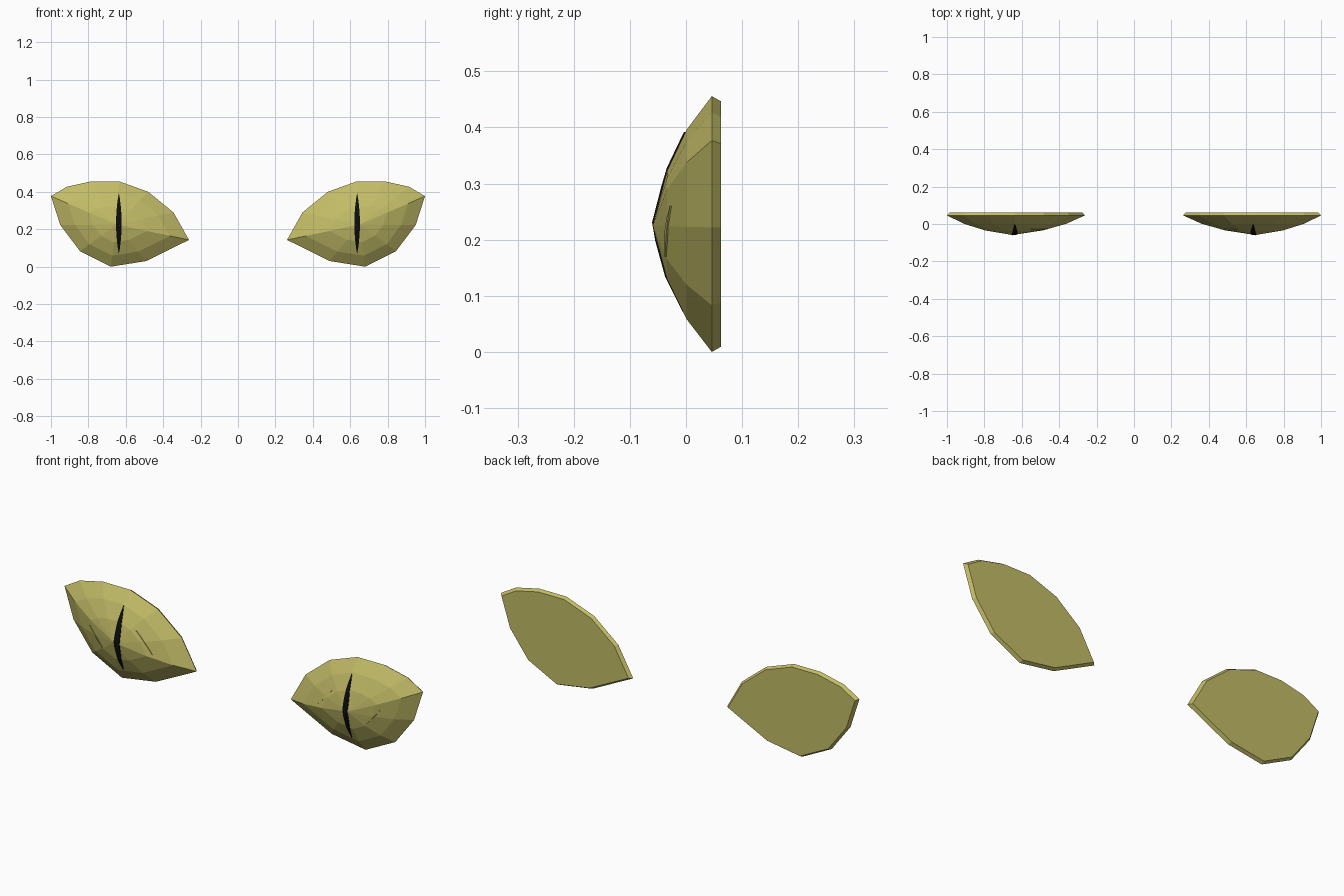
import bpy, bmesh, math
from mathutils import Vector
from mathutils.bvhtree import BVHTree

if "Cube" in bpy.data.objects:
    bpy.data.objects.remove(bpy.data.objects["Cube"])


def material(name, rgb):
    m = bpy.data.materials.new(name)
    m.diffuse_color = (*rgb, 1)
    m.use_nodes = True
    m.node_tree.nodes["Principled BSDF"].inputs["Base Color"].default_value = m.diffuse_color
    return m


olive = material("olive yellow", (0.54, 0.50, 0.135))
black = material("pupil black", (0.004, 0.004, 0.004))


def finish(name, bm, mat):
    """Turn a bmesh into an object mirrored across x = 0."""
    bmesh.ops.recalc_face_normals(bm, faces=bm.faces)
    me = bpy.data.meshes.new(name)
    bm.to_mesh(me)
    me.materials.append(mat)
    ob = bpy.data.objects.new(name, me)
    bpy.context.collection.objects.link(ob)
    ob.modifiers.new("mirror", 'MIRROR').use_axis = (True, False, False)
    return ob


# Eyeball: almond outline lofted in shrinking rings to a front apex
OUTLINE = [(0.262, 0.143), (0.345, 0.29), (0.48, 0.40), (0.635, 0.456),
           (0.785, 0.456), (0.915, 0.427), (1.0, 0.377), (0.95, 0.222),
           (0.845, 0.083), (0.68, 0.0), (0.49, 0.03)]
CENTRE = (0.65, 0.225)
RINGS = [(0.96, 0.062), (1.0, 0.046), (0.74, 0.001), (0.42, -0.034)]

bm = bmesh.new()
loops = []
for s, y in RINGS:
    loops.append([bm.verts.new((CENTRE[0] + (x - CENTRE[0]) * s, y,
                                CENTRE[1] + (z - CENTRE[1]) * s)) for x, z in OUTLINE])
n = len(OUTLINE)
bm.faces.new(loops[0])
for a, b in zip(loops, loops[1:]):
    for i in range(n):
        j = (i + 1) % n
        bm.faces.new((a[i], a[j], b[j], b[i]))
apex = bm.verts.new((CENTRE[0], -0.059, CENTRE[1]))
for i in range(n):
    bm.faces.new((loops[-1][i], loops[-1][(i + 1) % n], apex))
bmesh.ops.recalc_face_normals(bm, faces=bm.faces)
surface = BVHTree.FromBMesh(bm)
finish("eyeballs", bm, olive)
bm.free()


def sliver(name, start, end, half_width, lift, mat, steps=10):
    """Thin pointed plate laid over the front of the eyeball."""
    p, q = Vector(start), Vector(end)
    side = Vector((-(q - p).y, (q - p).x)).normalized()
    bm = bmesh.new()
    rows = []
    for k in range(steps + 1):
        t = k / steps
        w = half_width * max(0.05, math.sin(math.pi * t) ** 0.8)
        row = []
        for u, dy in ((-1, 0.006), (-1, -lift), (1, -lift), (1, 0.006)):
            c = p.lerp(q, t) + side * w * u
            hit = surface.ray_cast(Vector((c.x, -1, c.y)), Vector((0, 1, 0)))[0]
            row.append(bm.verts.new((c.x, hit.y + dy, c.y)))
        rows.append(row)
    for a, b in zip(rows, rows[1:]):
        for i in range(4):
            j = (i + 1) % 4
            bm.faces.new((a[i], a[j], b[j], b[i]))
    bm.faces.new(rows[0])
    bm.faces.new(rows[-1])
    finish(name, bm, mat)
    bm.free()


# Vertical slit pupils
sliver("slit_pupils", (0.637, 0.07), (0.637, 0.392), 0.015, 0.003, black)
# Small iris edges showing either side of each pupil
sliver("inner_iris_edges", (0.46, 0.20), (0.55, 0.30), 0.005, 0.004, olive, 4)
sliver("outer_iris_edges", (0.73, 0.17), (0.81, 0.26), 0.004, 0.003, olive, 4)
